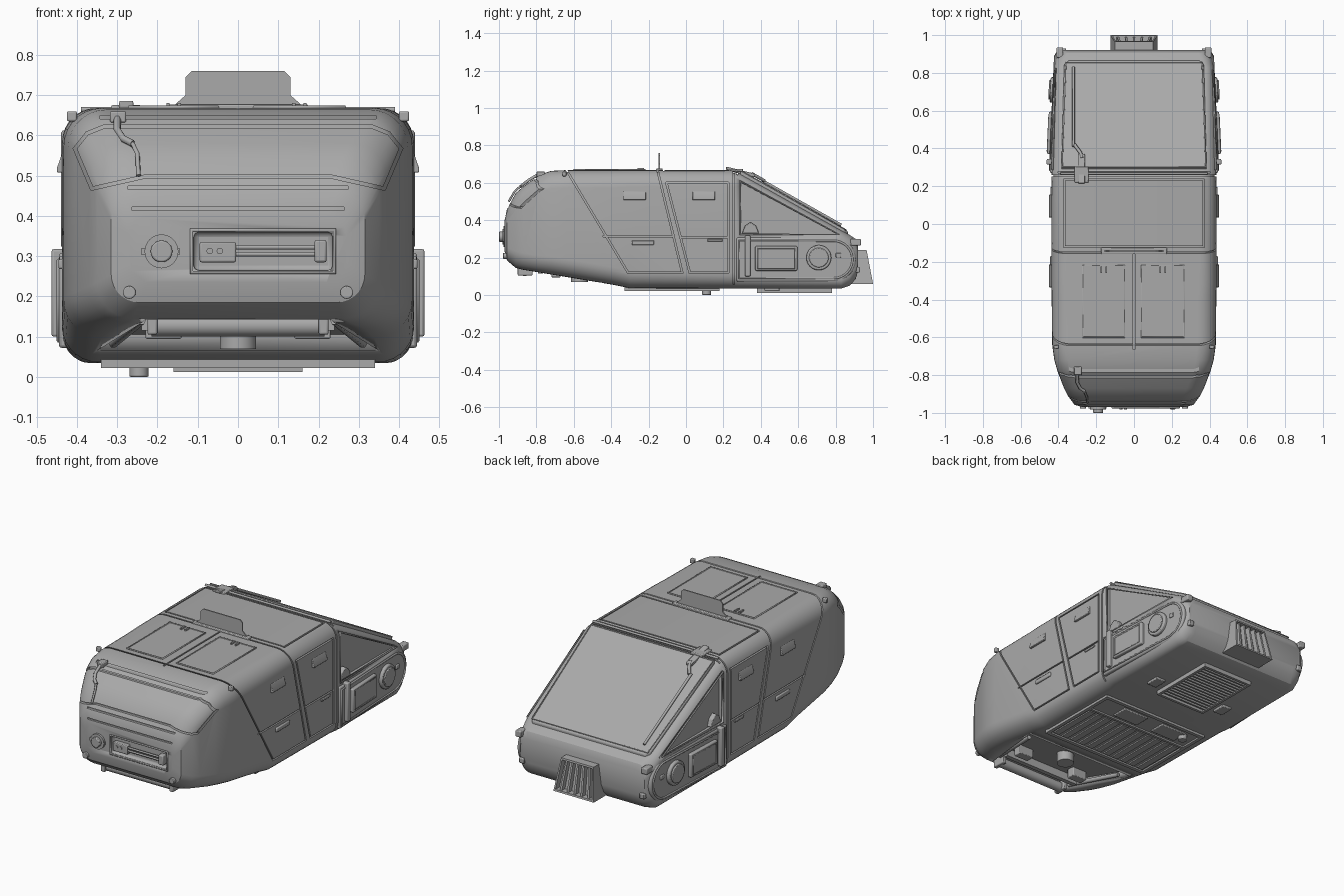
import bpy, bmesh, math
from mathutils import Vector, Matrix

if "Cube" in bpy.data.objects:
    bpy.data.objects.remove(bpy.data.objects["Cube"], do_unlink=True)

GREY = bpy.data.materials.new("hull grey")
GREY.use_nodes = True
GREY.diffuse_color = (0.4, 0.4, 0.4, 1)
GREY.node_tree.nodes["Principled BSDF"].inputs["Base Color"].default_value = (0.4, 0.4, 0.4, 1)


def finish(name, bm, mirror=False, bevel=0, smooth=True):
    bmesh.ops.recalc_face_normals(bm, faces=bm.faces)
    me = bpy.data.meshes.new(name)
    bm.to_mesh(me)
    bm.free()
    me.materials.append(GREY)
    ob = bpy.data.objects.new(name, me)
    bpy.context.collection.objects.link(ob)
    if smooth:
        bpy.ops.object.select_all(action='DESELECT')
        ob.select_set(True)
        bpy.context.view_layer.objects.active = ob
        bpy.ops.object.shade_smooth_by_angle(angle=math.radians(28))
    if bevel:
        m = ob.modifiers.new("bevel", 'BEVEL')
        m.width, m.segments, m.limit_method = bevel, 2, 'ANGLE'
    if mirror:
        ob.modifiers.new("mirror", 'MIRROR')
    return ob


def rings_to_mesh(bm, rings):
    loops = [[bm.verts.new(p) for p in r] for r in rings]
    n = len(loops[0])
    for a, b in zip(loops, loops[1:]):
        for i in range(n):
            bm.faces.new((a[i], a[(i + 1) % n], b[(i + 1) % n], b[i]))
    bm.faces.new(loops[0])
    bm.faces.new(loops[-1])


def place(axis, u, v, w):
    return {'x': (w, u, v), 'y': (u, w, v), 'z': (u, v, w)}[axis]


def prism(name, axis, pts, a, b, warp=None, **kw):
    """Extrude a flat outline along an axis; warp may adjust each point."""
    bm = bmesh.new()
    rings_to_mesh(bm, [[place(axis, u, v, w) for u, v in pts] for w in (a, b)])
    if warp:
        for v in bm.verts:
            v.co = warp(v.co)
    return finish(name, bm, **kw)


def rect(u0, u1, v0, v1):
    return [(u0, v0), (u1, v0), (u1, v1), (u0, v1)]


def box(name, x, y, z, **kw):
    return prism(name, 'z', rect(*x, *y), *z, **kw)


def disc(name, axis, u, v, r, a, b, n=32, **kw):
    pts = [(u + r * math.cos(math.tau * i / n), v + r * math.sin(math.tau * i / n)) for i in range(n)]
    return prism(name, axis, pts, a, b, **kw)


def tube(name, pts, r=0.004, closed=False, mirror=False):
    cu = bpy.data.curves.new(name, 'CURVE')
    cu.dimensions, cu.bevel_depth, cu.bevel_resolution, cu.use_fill_caps = '3D', r, 1, True
    sp = cu.splines.new('POLY')
    sp.points.add(len(pts) - 1)
    for p, co in zip(sp.points, pts):
        p.co = (*co, 1)
    sp.use_cyclic_u = closed
    cu.materials.append(GREY)
    ob = bpy.data.objects.new(name, cu)
    bpy.context.collection.objects.link(ob)
    if mirror:
        ob.modifiers.new("mirror", 'MIRROR')
    return ob


def helper(ob):
    ob.hide_render = True
    ob.hide_viewport = True
    ob.display_type = 'WIRE'
    return ob


def cut(ob, cutter):
    m = ob.modifiers.new("cut", 'BOOLEAN')
    m.operation, m.solver, m.use_self, m.object = 'DIFFERENCE', 'EXACT', True, cutter
    helper(cutter)


# Hull: rounded cross-sections from nose to tail (y, half width, bottom, top, radius)
STATIONS = [(-.97, .27, .235, .4, .05), (-.957, .315, .185, .46, .07), (-.91, .35, .145, .545, .09),
            (-.87, .37, .135, .58, .09), (-.78, .405, .12, .645, .09), (-.72, .422, .11, .664, .095),
            (-.64, .433, .097, .668, .095), (-.39, .436, .055, .668, .095), (-.3, .437, .037, .668, .09),
            (.24, .437, .035, .668, .085), (.285, .435, .035, .652, .07), (.83, .42, .035, .345, .05),
            (.875, .413, .05, .322, .06), (.907, .4, .085, .3, .06), (.92, .385, .13, .27, .05)]


def hull(name, inset=0, seg=7):
    rings = []
    for y, w, z0, z1, r in STATIONS:
        w, z0, z1 = w - inset, z0 + inset, z1 - inset
        y -= inset * (1 if y > .8 else -1 if y < -.85 else 0)
        ring = []
        for k, (cx, cz) in enumerate([(w - r, z1 - r), (r - w, z1 - r), (r - w, z0 + r), (w - r, z0 + r)]):
            for i in range(seg + 1):
                t = math.pi / 2 * (k + i / seg)
                ring.append((cx + r * math.cos(t), y, cz + r * math.sin(t)))
        rings.append(ring)
    bm = bmesh.new()
    rings_to_mesh(bm, rings)
    return finish(name, bm)


def grooves(name, axis, lines, a, b, w=.004):
    """Thin slabs along each outline, trimmed so they only score the skin."""
    bm = bmesh.new()
    for pts in lines:
        for p, q in zip(pts, pts[1:]):
            p, q = Vector(p), Vector(q)
            d = (q - p).normalized()
            n = Vector((-d.y, d.x)) * w
            d *= w * .8
            quad = [p - d - n, q + d - n, q + d + n, p - d + n]
            rings_to_mesh(bm, [[place(axis, c.x, c.y, h) for c in quad] for h in (a, b)])
    ob = finish(name, bm, smooth=False)
    cut(ob, core)
    cut(body, ob)


body = hull("hull")
core = helper(hull("groove_core", .009))

# Side canopy recesses and nose underside bay
for s in (-1, 1):
    cut(body, prism("canopy_cutter", 'x', [(.285, .615), (.285, .325), (.82, .325)], s * .405, s * .6))
slope = lambda y: .145 - (y + .91) * .173
cut(body, prism("bay_cutter", 'z', [(-.23, -.9), (.23, -.9), (.35, -.45), (-.35, -.45)], -1, 1,
                warp=lambda c: Vector((c.x, c.y, slope(c.y) + .04 * c.z))))
cut(body, box("nose_panel_cutter", (-.11, .235), (-1.1, -.952), (.265, .36), bevel=.012))

# Door seams, roof seams and nose seams
grooves("side_seams", 'x', [[(-.67, .72), (-.31, .12), (-.02, .12), (-.165, .72)],
                            [(-.44, .315), (-.07, .315)], [(.225, .6), (-.105, .6), (.02, .12), (.225, .12), (.225, .6)],
                            [(-.03, .31), (.225, .31)], [(.255, .72), (.255, .06)]], -.7, .7)
grooves("roof_seams", 'z', [[(0, -.66), (0, -.16)], [(-.37, -.12), (.37, -.12), (.37, .235), (-.37, .235), (-.37, -.12)],
                            [(-.4, .275), (.4, .275)]], .3, .8)
grooves("nose_seams", 'y', [[(-.34, .645), (.34, .645)], [(-.27, .47), (.27, .47)], [(-.26, .418), (.26, .418)],
                            [(-.23, .498), (-.363, .468), (-.405, .567), (-.375, .605), (-.33, .623), (.33, .623),
                             (.375, .605), (.405, .567), (.363, .468), (.23, .498), (-.23, .498)]], -1.1, -.6)

# Nose equipment
tube("nose_panel_rim", [(x, -.971, z) for x, z in rect(-.115, .24, .26, .365)], .006, True)
box("nose_control_box", (-.095, -.005), (-.978, -.94), (.285, .335), bevel=.004)
for x in (-.07, -.045):
    disc("control_button", 'y', x, .313, .008, -.982, -.95, 16)
for z in (.305, .322):
    tube("nose_rod", [(-.01, -.968, z), (.21, -.968, z)], .006)
box("rod_clamp", (.19, .22), (-.982, -.94), (.285, .34), bevel=.005)
disc("nose_knob_base", 'y', -.19, .312, .042, -.982, -.94)
disc("nose_knob", 'y', -.19, .312, .027, -1, -.97, bevel=.004)
box("knob_crossbar", (-.24, -.145), (-.978, -.95), (.303, .321))
disc("nose_bolt", 'y', .27, .21, .016, -.978, -.93, 20, mirror=True, bevel=.003)

# Nose bay: roller, rails and fittings
disc("bay_roller", 'x', -.862, .128, .027, -.215, .215, 24)
box("roller_bracket", (.2, .225), (-.9, -.82), (.105, .16), mirror=True, bevel=.005)
tube("bay_rail", [(.24, -.83, slope(-.83) + .01), (.31, -.5, slope(-.5) + .01)], .012, mirror=True)
box("bay_step", (.14, .23), (-.72, -.67), (.095, .15), mirror=True, bevel=.004)
disc("bay_drain", 'z', 0, -.57, .045, .07, .13)
box("bay_crossbar", (-.24, .24), (-.79, -.765), (.115, .165))

# Roof hatches, fin and lugs
for x0, x1 in ((-.27, -.05), (.04, .265)):
    box("roof_hatch", (x0, x1), (-.6, -.22), (.66, .671))
    tube("roof_hatch_rim", [(x, y, .67) for x, y in rect(x0, x1, -.6, -.22)], .005, True)
    for i in (-1, 1):
        box("hatch_hinge", ((x0 + x1) / 2 + .014 * i - .004, (x0 + x1) / 2 + .014 * i + .004), (-.26, -.225), (.66, .68))
prism("roof_fin", 'y', [(-.17, .665), (.17, .665), (.13, .7), (.13, .745), (.115, .76), (-.115, .76),
                        (-.13, .745), (-.13, .7)], -.146, -.139)
box("fin_foot", (-.175, .175), (-.16, -.125), (.66, .677), bevel=.004)
box("front_lug", (.4, .425), (-.66, -.64), (.635, .66), mirror=True, bevel=.004)

# Sloping rear window panel
line = lambda y: .652 - (y - .285) * .5633
lift = lambda c: Vector((c.x, c.y, line(c.y) + c.z))
prism("rear_window", 'z', [(-.385, .29), (.385, .29), (.37, .845), (.35, .865), (-.35, .865), (-.37, .845)],
      -.02, .016, warp=lift, bevel=.006)
tube("window_header", [(-.39, .268, .664), (.39, .268, .664)], .007)
tube("window_rim", [lift(Vector((x, y, .017))) for x, y in ((-.38, .3), (.38, .3), (.36, .855), (-.36, .855))], .004, True)

# Wipers
box("rear_wiper_motor", (-.315, -.24), (.22, .305), (.66, .675), bevel=.004)
box("rear_wiper_hub", (-.295, -.26), (.215, .37), (.668, .687), bevel=.004,
    warp=lambda c: Vector((c.x, c.y, c.z - max(0, c.y - .3) * .55)))
tube("rear_wiper_arm", [(-.275, .35, line(.35) + .035), (-.285, .38, line(.38) + .035),
                        (-.315, .42, line(.42) + .035)], .009)
tube("rear_wiper_blade", [(-.32, y, line(y) + .03) for y in (.41, .83)], .008)
box("front_wiper_hub", (-.318, -.278), (-.8, -.755), (.632, .66), bevel=.004)
tube("front_wiper_arm", [(-.3, -.79, .645), (-.3, -.84, .615), (-.285, -.87, .592), (-.262, -.885, .58)], .009)
tube("front_wiper_blade", [(-.262, -.887, .58), (-.25, -.915, .555), (-.247, -.948, .5)], .006)

# Side windows, handles and canopy fittings
for y in (-.275, .095):
    prism("window_hood", 'y', [(.42, .558), (.437, .555), (.45, .518), (.45, .508), (.42, .508)],
          y - .06, y + .06, mirror=True, bevel=.003)
box("front_door_handle", (.43, .446), (-.29, -.17), (.268, .293), mirror=True, bevel=.005)
box("rear_door_handle", (.43, .443), (.115, .195), (.287, .3), mirror=True, bevel=.003)
tube("canopy_rim", [(.432, .29, .607), (.432, .29, .325), (.42, .81, .325)], .007, True, mirror=True)
prism("canopy_vent", 'x', [(.3, .33), (.39, .33), (.375, .37), (.345, .39), (.315, .37)], .39, .43, mirror=True, bevel=.004)

# Side pods at the tail, narrowing with the hull
narrow = lambda c: Vector((c.x - .045 * (c.y - .3), c.y, c.z))


def capsule(y0, yc, zc, r):
    arc = [(yc + r * math.sin(t), zc + r * math.cos(t)) for t in (math.pi * i / 16 for i in range(17))]
    return [(y0, zc + r)] + arc + [(y0, zc - r)]


prism("side_pod", 'x', capsule(.27, .79, .19, .118), .35, .444, warp=narrow, mirror=True, bevel=.008)
tube("pod_rim", [narrow(Vector((.444, y, z))) for y, z in capsule(.285, .79, .19, .1)], .006, True, mirror=True)
box("pod_hatch", (.42, .463), (.37, .595), (.13, .262), warp=narrow, mirror=True, bevel=.006)
tube("pod_hatch_rim", [narrow(Vector((.462, y, z))) for y, z in rect(.385, .58, .143, .25)], .004, True, mirror=True)
box("pod_strap", (.42, .464), (.315, .345), (.1, .318), warp=narrow, mirror=True, bevel=.006)
disc("porthole_ring", 'x', .71, .2, .067, .4, .462, warp=narrow, mirror=True, bevel=.006)
disc("porthole_cap", 'x', .71, .2, .052, .4, .47, warp=narrow, mirror=True, bevel=.004)
box("pod_latch", (.41, .45), (.8, .83), (.2, .225), warp=narrow, mirror=True, bevel=.004)
box("tail_lug", (.375, .41), (.88, .935), (.265, .3), mirror=True, bevel=.005)
box("tail_lower_lug", (.36, .39), (.9, .93), (.12, .15), mirror=True, bevel=.005)

# Exhaust duct with vertical vanes
flare = lambda c: Vector((c.x * (1.03 - max(0, c.z - .06) * 1.1), c.y, c.z))


def duct(name, x0, x1, back, z0=.06, z1=.24, **kw):
    edge = lambda z: 1 - (z - .06) * .19 - back
    prism(name, 'x', [(.88, z0), (edge(z0), z0), (edge(z1), z1), (.88, z1)], x0, x1, warp=flare, **kw)


duct("duct_core", -.115, .115, .035)
duct("duct_side", .112, .122, 0, mirror=True)
duct("duct_top", -.122, .122, 0, .23, .24)
duct("duct_floor", -.122, .122, 0, .06, .07)
for i in range(-2, 3):
    duct("duct_vane", i * .042 - .006, i * .042 + .006, .008)

# Belly: slatted panel, rear grille and drain
box("belly_panel", (-.34, .34), (-.33, .18), (.031, .06))
for x0, x1, y0, y1 in ((-.34, .34, -.33, -.31), (-.34, .34, .16, .18), (-.34, -.32, -.33, .18), (.32, .34, -.33, .18),
                       (-.32, .32, .01, .025)):
    box("belly_frame", (x0, x1), (y0, y1), (.022, .05))
for i in range(11):
    x = -.29 + i * .058
    box("belly_slat", (x - .018, x + .018), (-.3, .0), (.024, .05))
for x in (-.16, .1):
    box("belly_cover", (x - .08, x + .08), (.045, .14), (.022, .05), bevel=.004)
disc("belly_drain", 'z', -.246, .11, .024, 0, .05, 24, bevel=.004)
box("grille_bed", (-.16, .16), (.38, .78), (.027, .06))
for x0, x1, y0, y1 in ((-.16, .16, .38, .395), (-.16, .16, .765, .78), (-.16, -.145, .38, .78), (.145, .16, .38, .78)):
    box("grille_frame", (x0, x1), (y0, y1), (.012, .05))
for i in range(15):
    box("grille_bar", (-.15, .15), (.41 + i * .0235, .42 + i * .0235), (.016, .04))
box("grille_latch", (.2, .26), (.42, .5), (.022, .05), mirror=True, bevel=.004)
